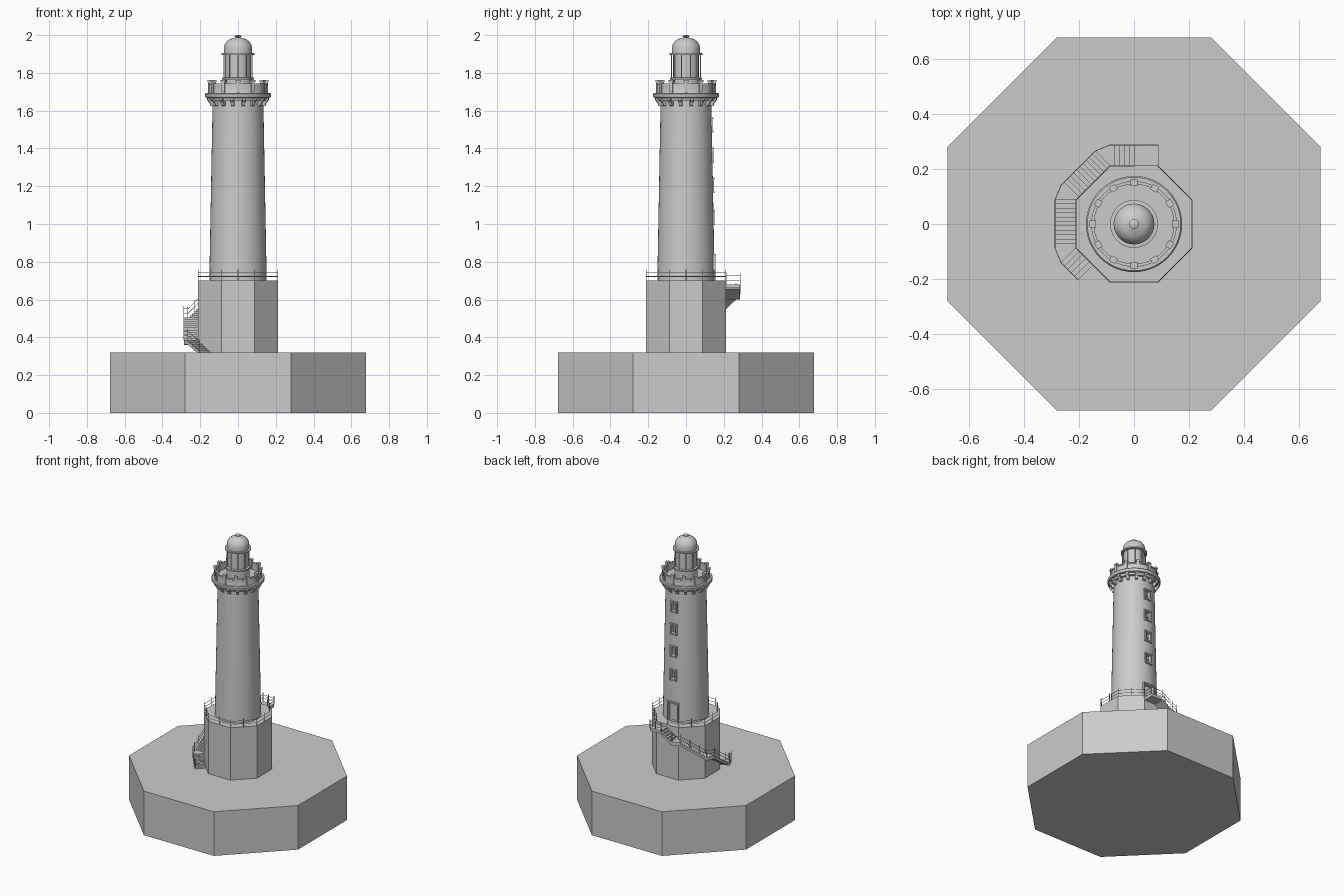
import bpy, bmesh, math
from mathutils import Vector, Matrix

if "Cube" in bpy.data.objects:
    bpy.data.objects.remove(bpy.data.objects["Cube"])

A_PED = 0.213                       # pedestal apothem
H = A_PED * math.tan(math.pi / 8)   # pedestal half side
W = 0.074                           # stair width
Z0, Z1 = 0.32, 0.70                 # base top, pedestal top


def finish(name, bm, smooth=False):
    bmesh.ops.recalc_face_normals(bm, faces=bm.faces)
    me = bpy.data.meshes.new(name)
    bm.to_mesh(me)
    bm.free()
    ob = bpy.data.objects.new(name, me)
    bpy.context.collection.objects.link(ob)
    bpy.ops.object.select_all(action='DESELECT')
    ob.select_set(True)
    bpy.context.view_layer.objects.active = ob
    if smooth:
        bpy.ops.object.shade_smooth_by_angle(angle=math.radians(35))
    return ob


def lathe(name, prof, n=48):
    """Revolve (r, z) points; r = 0 ends close the solid."""
    bm = bmesh.new()
    vs = [bm.verts.new((r, 0, z)) for r, z in prof]
    es = [bm.edges.new(p) for p in zip(vs, vs[1:])]
    bmesh.ops.spin(bm, geom=vs + es, cent=(0, 0, 0), axis=(0, 0, 1),
                   angle=math.tau, steps=n)
    bmesh.ops.remove_doubles(bm, verts=bm.verts, dist=1e-5)
    return finish(name, bm, True)


def octagon(name, apothem, z0, z1):
    bm = bmesh.new()
    r = apothem / math.cos(math.pi / 8)
    bmesh.ops.create_cone(bm, segments=8, radius1=r, radius2=r, depth=z1 - z0, cap_ends=True,
                          matrix=Matrix.Translation((0, 0, (z0 + z1) / 2))
                          @ Matrix.Rotation(math.pi / 8, 4, 'Z'))
    bm.normal_update()
    return finish(name, bm)


def prism(bm, pts, top, bottoms):
    t = [bm.verts.new((p[0], p[1], top)) for p in pts]
    b = [bm.verts.new((p[0], p[1], z)) for p, z in zip(pts, bottoms)]
    bm.faces.new(t)
    bm.faces.new(b[::-1])
    for i in range(len(pts)):
        j = (i + 1) % len(pts)
        bm.faces.new((t[i], b[i], b[j], t[j]))


def box(bm, centre, size, rot=0.0):
    """Box placed in a frame turned by rot about the z axis."""
    bmesh.ops.create_cube(bm, size=1, matrix=Matrix.Rotation(rot, 4, 'Z')
                          @ Matrix.Translation(centre) @ Matrix.Diagonal((*size, 1)))


def rod(bm, a, b, r):
    a, b = Vector(a), Vector(b)
    d = b - a
    bmesh.ops.create_cone(bm, segments=6, radius1=r, radius2=r, depth=d.length, cap_ends=True,
                          matrix=Matrix.Translation((a + b) / 2)
                          @ d.to_track_quat('Z', 'Y').to_matrix().to_4x4())


def railing(name, pts):
    bm = bmesh.new()
    up = Vector((0, 0, 1))
    pts = [Vector(p) for p in pts]
    for p in pts:
        rod(bm, p, p + up * 0.06, 0.002)
    for a, b in zip(pts, pts[1:]):
        for h in (0.022, 0.045):
            rod(bm, a + up * h, b + up * h, 0.0016)
    return finish(name, bm, True)


def on_face(deg, s, out):
    """Plan point at distance out from the axis, s along the pedestal face."""
    a = math.radians(deg)
    return (out * math.cos(a) - s * math.sin(a), out * math.sin(a) + s * math.cos(a))


# Base and pedestal
octagon("base", 0.678, 0, Z0)
octagon("pedestal", A_PED, Z0, Z1)

# Tower shaft with recessed door and windows on the back
def tower_r(z):
    return 0.152 - (z - Z1) / 0.96 * 0.018

tower = lathe("tower", [(0, Z1), (tower_r(Z1), Z1), (tower_r(1.2), 1.2),
                        (tower_r(1.66), 1.66), (0, 1.66)], 64)
openings = [(z, 0.036, 0.06) for z in (1.525, 1.365, 1.205, 1.035)] + [(0.767, 0.07, 0.13)]
cut, frame = bmesh.new(), bmesh.new()
for z, w, h in openings:
    y = tower_r(z)
    box(cut, (0, y, z), (w, 0.04, h))
    t = 0.01
    for s in (-1, 1):
        box(frame, (s * (w + t) / 2, y - 0.006, z), (t, 0.022, h))
    box(frame, (0, y - 0.004, z + (h + t) / 2), (w + 2 * t, 0.024, t))
    if h < 0.1:
        box(frame, (0, y - 0.004, z - (h + t) / 2), (w + 2 * t, 0.026, t))
        box(frame, (0, y - 0.016, z), (0.004, 0.006, h))
        box(frame, (0, y - 0.016, z), (w, 0.006, 0.004))
cutter = finish("opening_cutter", cut)
cutter.hide_render = True
mod = tower.modifiers.new("openings", 'BOOLEAN')
mod.operation, mod.object, mod.solver = 'DIFFERENCE', cutter, 'EXACT'
bpy.context.view_layer.objects.active = tower
bpy.ops.object.modifier_apply(modifier=mod.name)
bpy.data.objects.remove(cutter)
finish("door_and_window_frames", frame)

# Gallery slab, corbels and parapet with posts
lathe("gallery", [(0, 1.652), (0.152, 1.652), (0.156, 1.667), (0.171, 1.669), (0.175, 1.675),
                  (0.175, 1.688), (0.17, 1.694), (0, 1.694)])
bm = bmesh.new()
for i in range(16):
    rot = Matrix.Rotation((i + 0.5) * math.tau / 16, 4, 'Z')
    side = [[bm.verts.new(rot @ Vector((x, y, z))) for x, z in
             ((0.125, 1.668), (0.166, 1.668), (0.164, 1.654), (0.152, 1.643),
              (0.148, 1.628), (0.125, 1.622))] for y in (-0.009, 0.009)]
    bm.faces.new(side[0])
    bm.faces.new(side[1][::-1])
    for k in range(6):
        m = (k + 1) % 6
        bm.faces.new((side[0][k], side[1][k], side[1][m], side[0][m]))
finish("corbels", bm)
lathe("parapet", [(0.145, 1.69), (0.156, 1.69), (0.153, 1.7), (0.153, 1.735), (0.156, 1.737),
                  (0.156, 1.745), (0.145, 1.745), (0.145, 1.69)])
bm = bmesh.new()
for i in range(12):
    a = i * math.tau / 12
    box(bm, (0.15, 0, 1.722), (0.018, 0.02, 0.06), a)
    box(bm, (0.15, 0, 1.757), (0.022, 0.026, 0.012), a)
finish("parapet_posts", bm)

# Lantern room, glazing bars and dome
lathe("lantern", [(0, 1.69), (0.077, 1.69), (0.077, 1.765), (0.086, 1.766), (0.086, 1.774),
                  (0.068, 1.775), (0.068, 1.896), (0.087, 1.896), (0.087, 1.905),
                  (0.074, 1.906), (0.074, 1.935), (0.07, 1.95), (0.06, 1.966),
                  (0.043, 1.979), (0.018, 1.986), (0.013, 1.988), (0.018, 1.992),
                  (0.018, 1.996), (0.01, 2.0), (0, 2.0)])
bm = bmesh.new()
for i in range(10):
    a = (i + 0.5) * math.tau / 10
    x, y = 0.077 * math.cos(a), 0.077 * math.sin(a)
    rod(bm, (x, y, 1.77), (x, y, 1.9), 0.003)
finish("lantern_bars", bm, True)

# Stair winding down around the pedestal: (face angle, start, end, steps)
flights = [(90, 0, H, 5), (135, -H, H, 11), (180, -H, H, 11), (225, -H, 0, 5)]
rise = (0.68 - Z0) / 33
out = A_PED + W
bm = bmesh.new()
z = 0.68
prism(bm, [(0, A_PED), (0, out), (H, out), (H, A_PED)], z, [z - 0.02] * 4)
stair_rail = [(H, A_PED, z), (H, out, z), (H / 2, out, z), (0, out, z)]
for k, (deg, s0, s1, n) in enumerate(flights):
    if k:   # flat corner wedge
        c = on_face(deg, s0, A_PED)
        prism(bm, [c, on_face(deg - 45, H, out), on_face(deg, s0, out)], z, [z - 0.024] * 3)
        stair_rail.append((*on_face(deg, s0, out), z))
    for i in range(n):
        a, b = (s0 + (s1 - s0) * j / n for j in (i, i + 1))
        hi = max(z - 0.024, Z0)
        z -= rise
        lo = max(z - 0.024, Z0)
        prism(bm, [on_face(deg, a, A_PED), on_face(deg, a, out),
                   on_face(deg, b, out), on_face(deg, b, A_PED)], z, [hi - 0.001, hi - 0.001, lo - 0.001, lo - 0.001])
        if i == n - 1 or (n > 6 and i in (3, 7)):
            stair_rail.append((*on_face(deg, b, out), z))
finish("stair", bm)
railing("stair_railing", stair_rail)

# Railing around the pedestal top, open at the landing
e = A_PED - 0.003
ring = [(*on_face(90 + 45 * k, s, e), Z1) for k in range(8) for s in (0, H)][:16]
railing("pedestal_railing", ring)
